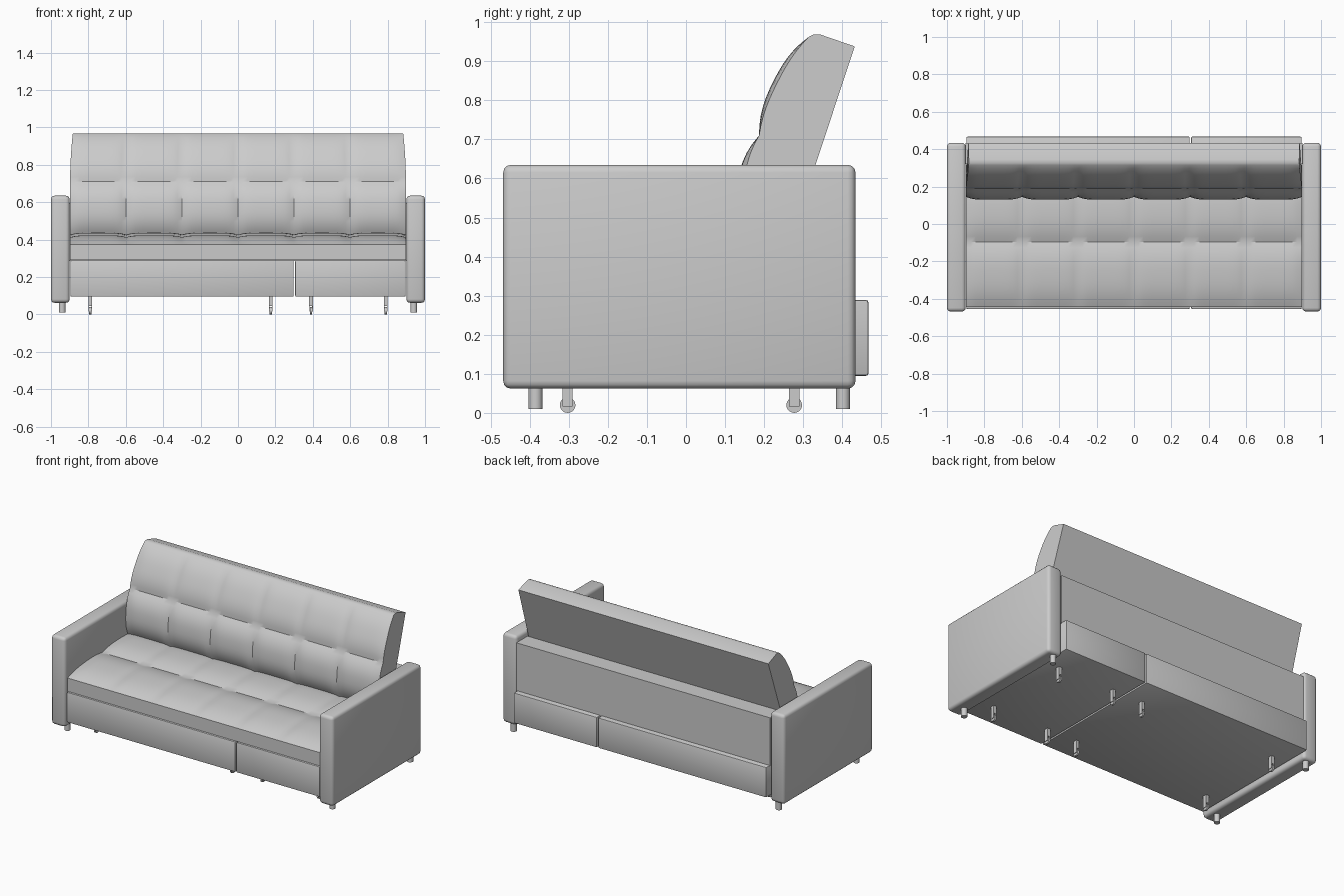
import bpy, bmesh, math
from mathutils import Vector

if "Cube" in bpy.data.objects:
    bpy.data.objects.remove(bpy.data.objects["Cube"])


def finish(bm, name, angle=35):
    bmesh.ops.recalc_face_normals(bm, faces=bm.faces)
    me = bpy.data.meshes.new(name)
    bm.to_mesh(me)
    bm.free()
    ob = bpy.data.objects.new(name, me)
    bpy.context.collection.objects.link(ob)
    bpy.ops.object.select_all(action='DESELECT')
    ob.select_set(True)
    bpy.context.view_layer.objects.active = ob
    bpy.ops.object.shade_smooth_by_angle(angle=math.radians(angle))
    return ob


def box(name, lo, hi, bevel=0.0, segments=2):
    bm = bmesh.new()
    bmesh.ops.create_cube(bm, size=1)
    for v in bm.verts:
        v.co = [(a + b) / 2 + c * (b - a) for a, b, c in zip(lo, hi, v.co)]
    if bevel:
        bmesh.ops.bevel(bm, geom=bm.edges[:], offset=bevel, segments=segments,
                        profile=0.5, affect='EDGES')
    return finish(bm, name)


def cylinder(name, centre, radius, depth, axis='Z', sides=20):
    bm = bmesh.new()
    bmesh.ops.create_cone(bm, cap_ends=True, segments=sides, radius1=radius,
                          radius2=radius, depth=depth)
    for v in bm.verts:
        c = v.co.copy()
        v.co = Vector(centre) + (Vector((c.z, c.x, c.y)) if axis == 'X' else c)
    return finish(bm, name)


def quilted(name, seams, bumps, rest, half_width, tiles=6, res=12):
    """Cushion: the (y, z) seam points get a puffed row between each pair,
    'rest' closes the outline; the section is swept along x over the tiles."""
    outline = []
    for (a, b, amp) in zip(seams, seams[1:], bumps):
        a, b = Vector(a), Vector(b)
        d = (b - a).normalized()
        n = Vector((-d.y, d.x))
        for i in range(res):
            s = 2 * i / res - 1
            outline.append((a.lerp(b, i / res), n * amp * (1 - abs(s) ** 2.5)))
    outline += [(Vector(p), Vector((0, 0))) for p in [seams[-1]] + rest]
    bm = bmesh.new()
    rings = []
    for c in range(tiles * res + 1):
        t = c / res
        u = 2 * (t - math.floor(t)) - 1
        puff = 0.65 + 0.35 * (1 - abs(u) ** 5)
        ring = []
        for p, push in outline:
            q = p + push * puff
            w = half_width(q.y)
            ring.append(bm.verts.new((w * (2 * c / (tiles * res) - 1), q.x, q.y)))
        rings.append(ring)
    n = len(outline)
    for r0, r1 in zip(rings, rings[1:]):
        for i in range(n):
            j = (i + 1) % n
            bm.faces.new((r0[i], r0[j], r1[j], r1[i]))
    bm.faces.new(rings[0])
    bm.faces.new(rings[-1])
    return finish(bm, name, 30)


# Quilted seat and reclined backrest
quilted("seat", [(-0.445, 0.375), (-0.095, 0.405), (0.25, 0.41)], [0.03, 0.03],
        [(0.32, 0.40), (0.32, 0.29), (-0.445, 0.29)], lambda z: 0.897)
quilted("backrest", [(0.165, 0.425), (0.187, 0.71), (0.315, 0.963)], [0.045, 0.03],
        [(0.325, 0.968), (0.345, 0.968), (0.432, 0.938), (0.26, 0.42)],
        lambda z: 0.898 - 0.015 * max(0, (z - 0.7) / 0.27) ** 2)

# Back panel of the frame
box("back_panel", (-0.9, 0.32, 0.285), (0.9, 0.432, 0.595))

# Pull-out drawers, running the full depth
box("large_drawer", (-0.896, -0.455, 0.095), (0.298, 0.467, 0.289), 0.006)
box("small_drawer", (0.306, -0.455, 0.095), (0.896, 0.467, 0.289), 0.006)

# Arms with short round feet
for side, s in (("left", -1), ("right", 1)):
    xs = sorted((s * 0.9, s * 1.0))
    box(side + "_arm", (xs[0], -0.468, 0.062), (xs[1], 0.434, 0.635), 0.02, 3)
    for end, y in (("front", -0.385), ("back", 0.402)):
        cylinder(f"{side}_{end}_foot", (s * 0.94, y, 0.04), 0.018, 0.06)

# Drawer casters: a fork of two plates around a wheel
for i, x in enumerate((-0.79, 0.175, 0.39, 0.79)):
    for end, y in (("front", -0.303), ("back", 0.277)):
        cylinder(f"{end}_caster_wheel_{i}", (x, y, 0.02), 0.02, 0.012, 'X')
        for k in (-1, 1):
            px = x + k * 0.0085
            box(f"{end}_caster_plate_{i}_{'a' if k < 0 else 'b'}",
                (px - 0.002, y - 0.013, 0.016), (px + 0.002, y + 0.013, 0.097))
        box(f"{end}_caster_block_{i}", (x - 0.0105, y - 0.013, 0.045),
            (x + 0.0105, y + 0.013, 0.097))
